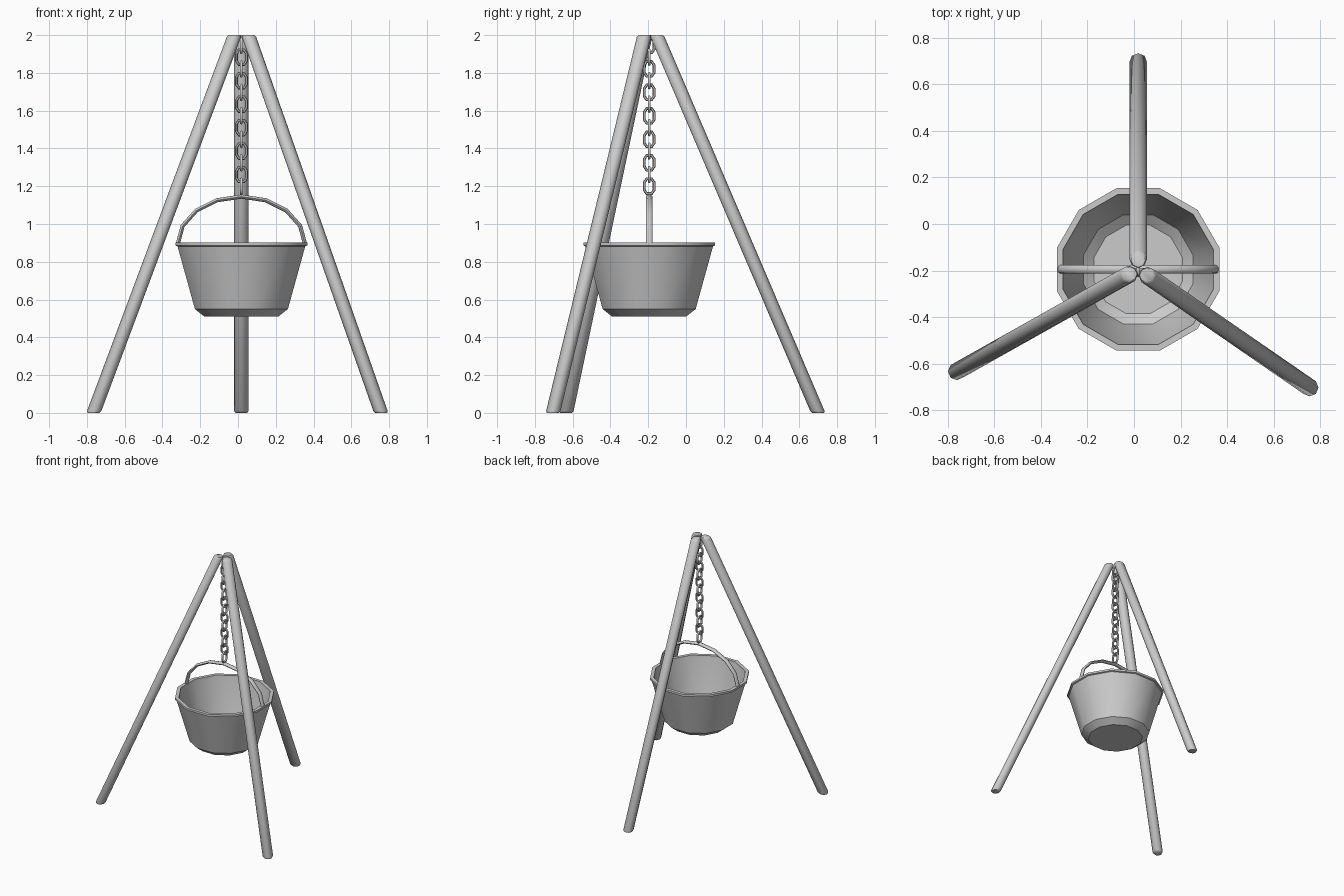
import bpy, math
from mathutils import Vector

if "Cube" in bpy.data.objects:
    bpy.data.objects.remove(bpy.data.objects["Cube"])

CX, CY = 0.018, -0.195


def finish(name, verts, faces, angle=40):
    me = bpy.data.meshes.new(name)
    me.from_pydata([tuple(v) for v in verts], [], faces)
    ob = bpy.data.objects.new(name, me)
    bpy.context.collection.objects.link(ob)
    bpy.ops.object.select_all(action='DESELECT')
    ob.select_set(True)
    bpy.context.view_layer.objects.active = ob
    bpy.ops.object.mode_set(mode='EDIT')
    bpy.ops.mesh.select_all(action='SELECT')
    bpy.ops.mesh.normals_make_consistent(inside=False)
    bpy.ops.object.mode_set(mode='OBJECT')
    bpy.ops.object.shade_smooth_by_angle(angle=math.radians(angle))
    return ob


def rings(name, loops, closed=False, angle=40):
    """Skin a list of equal-length vertex loops; cap the ends unless closed."""
    n, m = len(loops[0]), len(loops)
    verts = [v for loop in loops for v in loop]
    faces = []
    for i in range(m if closed else m - 1):
        a, b = i * n, (i + 1) % m * n
        faces += [(a + j, a + (j + 1) % n, b + (j + 1) % n, b + j) for j in range(n)]
    if not closed:
        faces += [tuple(range(n)), tuple(range((m - 1) * n, m * n))]
    return finish(name, verts, faces, angle)


def circle(c, r, n, offset=0):
    return [Vector((c[0] + r * math.cos(math.tau * i / n + offset),
                    c[1] + r * math.sin(math.tau * i / n + offset), c[2])) for i in range(n)]


def tube(name, path, normal, r_in, r_out, closed, n=8):
    """Sweep an elliptical section along a planar path with mitred corners."""
    normal, loops, m = Vector(normal), [], len(path)
    for i, p in enumerate(path):
        prev = path[i - 1] if closed or i else p
        nxt = path[(i + 1) % m] if closed or i < m - 1 else p
        side = (nxt - prev).normalized().cross(normal)
        loops.append([p + side * r_in * math.cos(math.tau * k / n)
                      + normal * r_out * math.sin(math.tau * k / n) for k in range(n)])
    return rings(name, loops, closed, 60)


# Tripod legs: sheared octagonal poles with level, bevelled ends
legs = {"back_leg": ((0.018, 0.70), (0.018, -0.155)),
        "front_left_leg": ((-0.765, -0.635), (-0.018, -0.215)),
        "front_right_leg": ((0.758, -0.705), (0.055, -0.22))}
for name, (foot, top) in legs.items():
    foot, top = Vector((*foot, 0)), Vector((*top, 2))
    rings(name, [circle(foot.lerp(top, z / 2), r, 8)
                 for z, r in ((0, 0.031), (0.01, 0.038), (1.99, 0.038), (2, 0.031))], angle=50)

# Pot: twelve-sided shell with a rolled rim
profile = [(0.203, 0.51), (0.255, 0.55), (0.35, 0.882), (0.361, 0.886), (0.361, 0.902),
           (0.334, 0.902), (0.332, 0.882), (0.243, 0.557), (0.197, 0.522)]
rings("pot", [circle((CX, CY, z), r, 12, math.radians(15)) for r, z in profile], angle=35)

# Arched handle
arch = [Vector((CX - 0.337 * math.cos(math.pi * i / 8), CY,
                0.893 + 0.252 * math.sin(math.pi * i / 8))) for i in range(9)]
tube("handle", arch, (0, 1, 0), 0.011, 0.018, False)

# Chain of alternating links
outline = [(0.026, -0.02), (0.026, 0.02), (0.013, 0.039), (-0.013, 0.039),
           (-0.026, 0.02), (-0.026, -0.02), (-0.013, -0.039), (0.013, -0.039)]
for i in range(13):
    z = 1.2 + 0.0621 * i
    across = Vector((0, 1, 0)) if i % 2 == 0 else Vector((1, 0, 0))
    normal = (1, 0, 0) if i % 2 == 0 else (0, 1, 0)
    path = [Vector((CX, CY, z + v)) + across * u for u, v in outline]
    tube(f"chain_link_{i + 1}", path, normal, 0.008, 0.008, True, 6)
